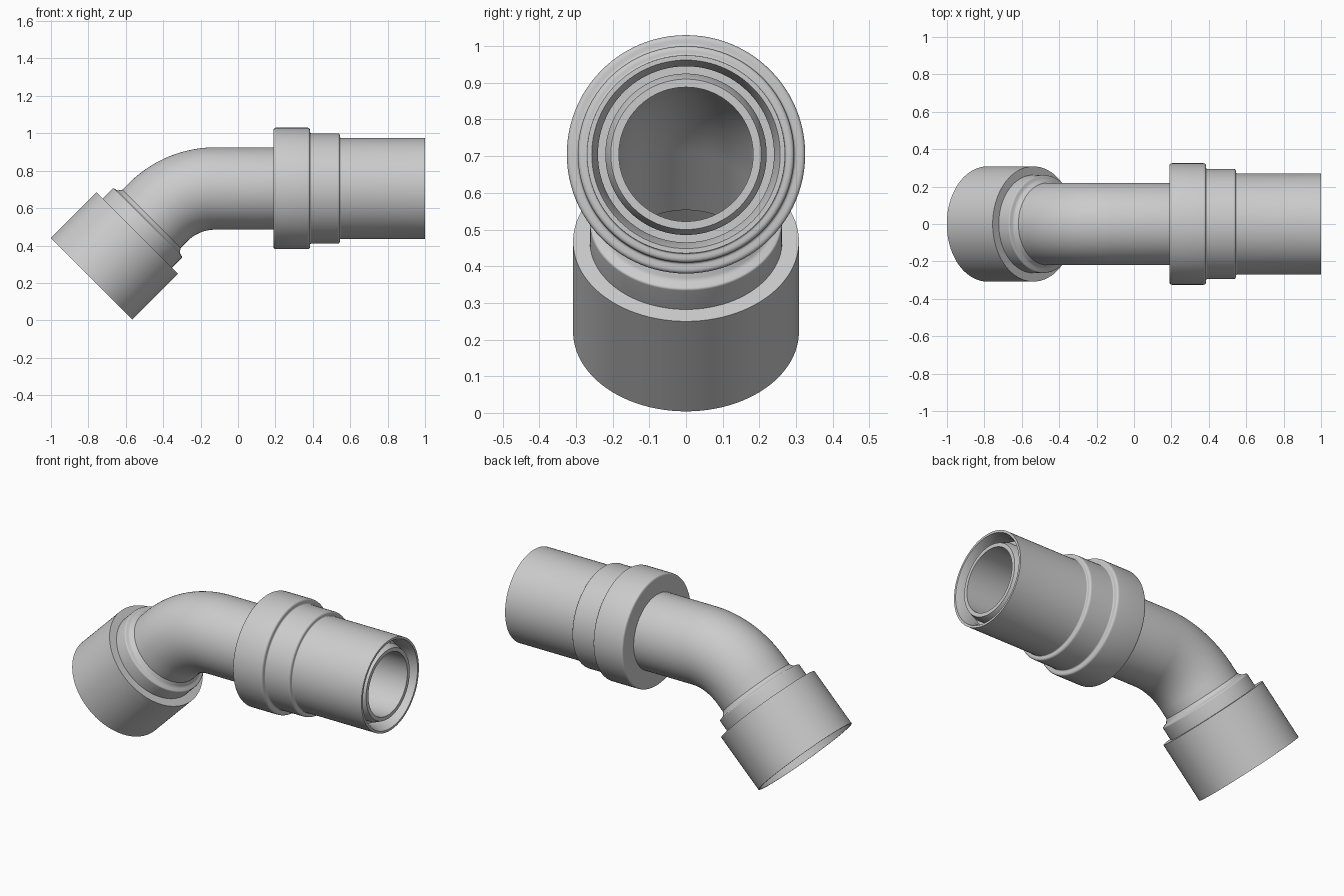
import bpy, bmesh
from math import pi, sin, cos, radians
from mathutils import Vector

cube = bpy.data.objects.get("Cube")
if cube:
    bpy.data.objects.remove(cube)

SIDES = 96
AXIS_Z = 0.705                     # height of the straight run
BEND_R = 0.435                     # radius of the elbow centreline
BEND_X = -0.12                     # where the elbow begins
ARC = BEND_R * pi / 4
LEG = 0.503                        # straight length below the elbow
TURN = LEG + ARC

grey = bpy.data.materials.new("pipe grey")
grey.use_nodes = True
colour = (0.6, 0.6, 0.6, 1)
grey.diffuse_color = colour
grey.node_tree.nodes["Principled BSDF"].inputs["Base Color"].default_value = colour


def at_x(x):
    """Distance along the centreline for a point on the straight run."""
    return x - BEND_X + TURN


def frame(t):
    """Centre and radial direction of the centreline at distance t."""
    angle = min(max((TURN - t) / BEND_R, 0), pi / 4)
    up = Vector((-sin(angle), 0, cos(angle)))
    along = Vector((cos(angle), 0, sin(angle)))
    centre = Vector((BEND_X, 0, AXIS_Z - BEND_R)) + up * BEND_R
    if t > TURN:
        centre += along * (t - TURN)
    elif t < LEG:
        centre += along * (t - LEG)
    return centre, up


def rounded(points):
    """Replace each (t, r, fillet) corner with a short arc."""
    out = []
    n = len(points)
    for i, (t, r, f) in enumerate(points):
        p = Vector((t, r))
        if not f:
            out.append(p)
            continue
        a = p + (Vector(points[i - 1][:2]) - p).normalized() * f
        b = p + (Vector(points[(i + 1) % n][:2]) - p).normalized() * f
        for k in range(6):
            u = k / 5
            out.append(a * (1 - u) ** 2 + p * 2 * u * (1 - u) + b * u * u)
    return out


def sweep(name, profile):
    """Revolve a closed (t, r) profile around the bent centreline."""
    bm = bmesh.new()
    rings = []
    for t, r in profile:
        centre, up = frame(t)
        side = Vector((0, 1, 0))
        rings.append([bm.verts.new(centre + (up * cos(a) + side * sin(a)) * r)
                      for a in (2 * pi * k / SIDES for k in range(SIDES))])
    for i, ring in enumerate(rings):
        prev = rings[i - 1]
        for k in range(SIDES):
            j = (k + 1) % SIDES
            bm.faces.new((prev[k], prev[j], ring[j], ring[k]))
    bmesh.ops.recalc_face_normals(bm, faces=bm.faces)
    mesh = bpy.data.meshes.new(name)
    bm.to_mesh(mesh)
    bm.free()
    mesh.materials.append(grey)
    obj = bpy.data.objects.new(name, mesh)
    bpy.context.collection.objects.link(obj)
    bpy.ops.object.select_all(action='DESELECT')
    obj.select_set(True)
    bpy.context.view_layer.objects.active = obj
    bpy.ops.object.shade_smooth_by_angle(angle=radians(30))
    return obj


# Elbow pipe: hollow, ending in a chamfered lip inside the sleeve
bend = [LEG + ARC * k / 24 for k in range(25)]
stations = [0.3] + bend + [at_x(0.95)]
outer = [(t, 0.22) for t in stations] + [(at_x(0.985), 0.205)]
inner = [(at_x(0.985), 0.183)] + [(t, 0.183) for t in reversed(stations)]
sweep("elbow_pipe", outer + inner)

# Socket: open cup with a stepped shoulder
sweep("socket", rounded([
    (0, 0.308, 0), (0.347, 0.308, 0), (0.347, 0.262, 0),
    (0.425, 0.262, 0.006), (0.432, 0.236, 0.008), (0.455, 0.219, 0),
    (0.3, 0.219, 0), (0.3, 0.183, 0), (0.285, 0.183, 0),
    (0.285, 0.285, 0), (0, 0.298, 0)]))

# Coupling: thick collar, smaller collar and plain sleeve
sweep("coupling_sleeve", rounded([
    (at_x(0.19), 0.219, 0), (at_x(0.19), 0.325, 0.014),
    (at_x(0.385), 0.325, 0.014), (at_x(0.385), 0.295, 0.008),
    (at_x(0.545), 0.295, 0.014), (at_x(0.545), 0.27, 0.006),
    (at_x(1), 0.27, 0), (at_x(1), 0.257, 0),
    (at_x(0.95), 0.24, 0), (at_x(0.9), 0.24, 0), (at_x(0.9), 0.219, 0)]))
